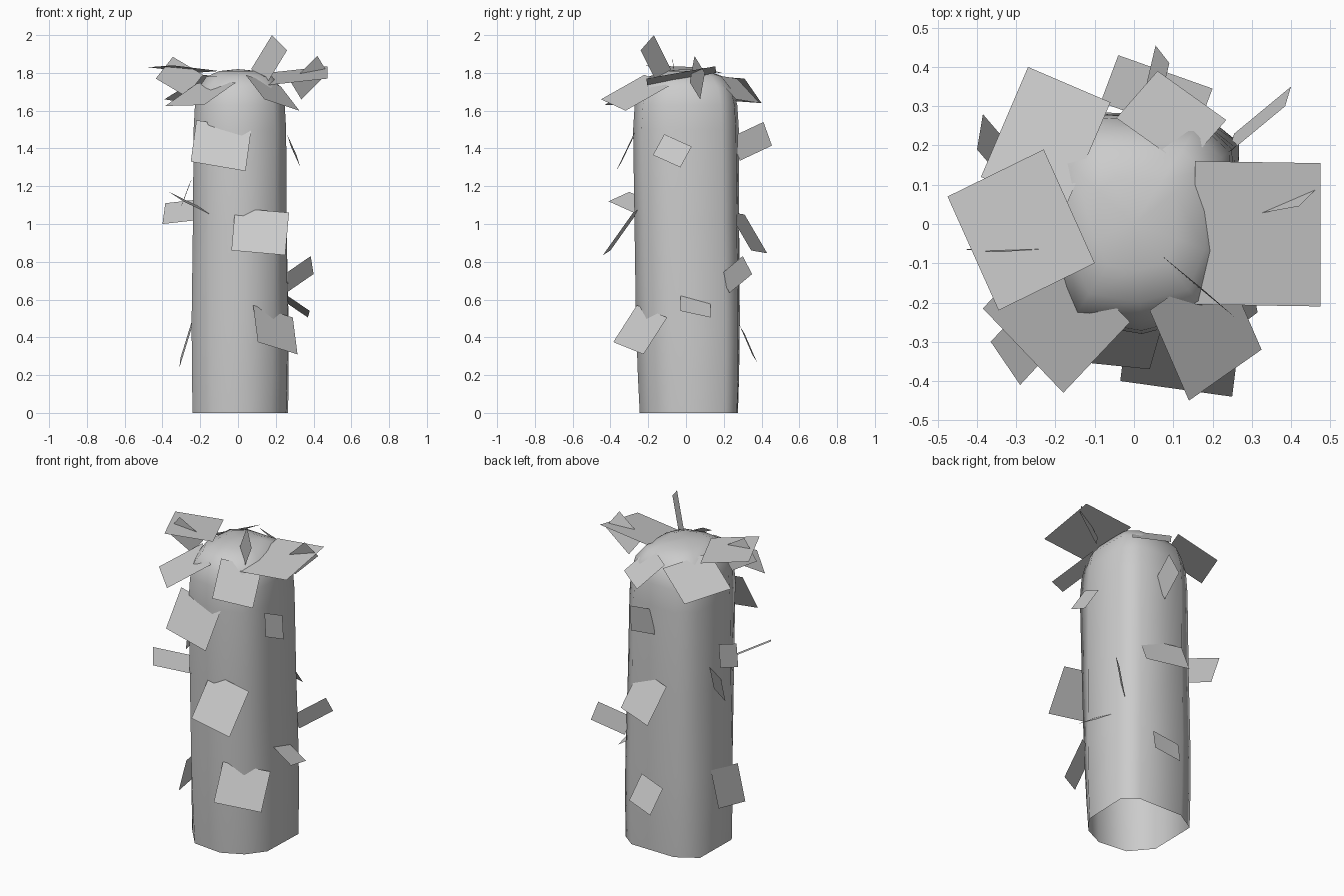
import bpy, bmesh
from mathutils import Vector


def make_object(name, bm):
    mesh = bpy.data.meshes.new(name)
    bm.to_mesh(mesh)
    bm.free()
    ob = bpy.data.objects.new(name, mesh)
    bpy.context.collection.objects.link(ob)
    return ob


# Trunk: two irregular outlines blended upward, ending in a domed top; open base
base = [(-.135, -.225), (.05, -.245), (.175, -.185), (.255, -.08), (.265, .205),
        (.18, .27), (-.11, .275), (-.235, .20), (-.24, -.10)]
crown = [(-.16, -.25), (.02, -.28), (.195, -.235), (.255, -.09), (.25, .19),
         (.17, .265), (-.11, .28), (-.22, .20), (-.235, -.09)]
rings = [(0, 1), (.2, 1.02), (.5, 1.03), (1.0, 1.01), (1.5, 1),
         (1.63, .97), (1.72, .89), (1.78, .71), (1.81, .42)]
bm = bmesh.new()
loops = []
for z, s in rings:
    t = min(z / 1.4, 1)
    pts = [Vector(a).lerp(Vector(b), t) * s for a, b in zip(base, crown)]
    loops.append([bm.verts.new((p.x, p.y, z)) for p in pts])
n = len(base)
for low, high in zip(loops, loops[1:]):
    for i in range(n):
        j = (i + 1) % n
        bm.faces.new((low[i], low[j], high[j], high[i]))
tip = bm.verts.new((0, 0, 1.82))
for i in range(n):
    bm.faces.new((loops[-1][i], loops[-1][(i + 1) % n], tip))
for f in bm.faces:
    f.smooth = True
make_object("trunk", bm)


def leaf_cards(name, cards):
    """Flat parallelogram leaves, each from three consecutive corners."""
    for k, (a, b, c) in enumerate(cards, 1):
        a, b, c = Vector(a), Vector(b), Vector(c)
        bm = bmesh.new()
        bm.faces.new([bm.verts.new(p) for p in (a, b, c, a + c - b)])
        f = next(iter(bm.faces))
        f.normal_update()
        if f.normal.z < 0:
            f.normal_flip()
        make_object(f"{name}_{k}", bm)


# Leaves on the front and left of the trunk
leaf_cards("front_left_leaf", [
    ((-.25, -.34, 1.33), (.04, -.37, 1.28), (.07, -.265, 1.5)),
    ((-.035, -.40, .86), (.25, -.44, .835), (.27, -.28, 1.06)),
    ((.105, -.385, .375), (.315, -.225, .31), (.29, -.10, .505)),
    ((-.365, -.30, 1.17), (-.29, -.41, 1.12), (-.105, -.21, 1.03)),
    ((-.385, .28, 1.11), (-.40, .19, 1.0), (-.22, -.02, 1.02)),
    ((-.285, .074, 1.13), (-.305, -.07, 1.085), (-.262, -.115, 1.2)),
    ((-.305, .12, .29), (-.31, -.132, .24), (-.245, -.15, .45)),
])

# Leaves on the back and right of the trunk
leaf_cards("back_right_leaf", [
    ((.31, -.175, 1.365), (.33, -.03, 1.3), (.28, .03, 1.41)),
    ((.40, .35, .735), (.385, .30, .83), (.24, .18, .73)),
    ((.38, -.03, .54), (.37, .13, .505), (.23, .13, .60)),
    ((.20, .345, .86), (-.04, .43, .845), (-.085, .31, 1.05)),
    ((.055, .455, 1.415), (.09, .41, 1.54), (.05, .24, 1.46)),
    ((.14, .35, .31), (-.02, .375, .27), (-.06, .31, .42)),
])

# Broad crown leaves and small upright ones around the top
leaf_cards("crown_leaf", [
    ((.475, -.21, 1.77), (.475, .155, 1.835), (.155, .16, 1.80)),
    ((-.475, .07, 1.83), (-.23, .19, 1.80), (-.10, -.10, 1.81)),
    ((-.27, .40, 1.64), (-.39, .12, 1.66), (-.18, .03, 1.79)),
    ((.06, .39, 1.64), (.235, .265, 1.66), (.13, .145, 1.79)),
    ((.325, -.32, 1.60), (.14, -.45, 1.66), (.04, -.22, 1.79)),
    ((-.385, -.215, 1.625), (-.18, -.43, 1.63), (-.01, -.25, 1.75)),
    ((-.435, -.065, 1.77), (-.345, -.072, 1.885), (-.185, -.06, 1.79)),
    ((.475, .10, 1.80), (.42, .045, 1.89), (.28, .02, 1.75)),
    ((.26, -.24, 1.92), (.18, -.17, 2.0), (.07, -.08, 1.82)),
])
